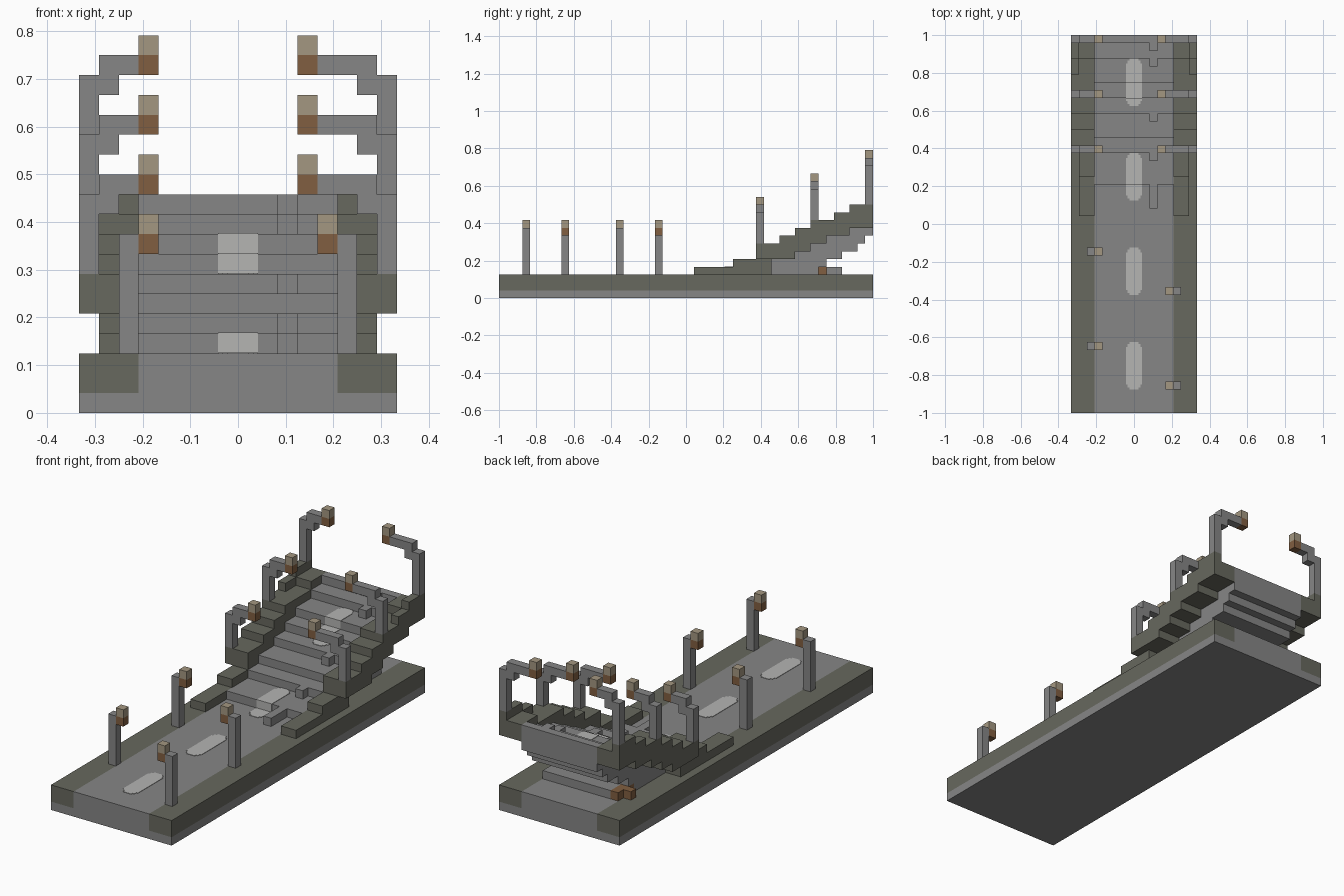
import bpy
import bmesh

if "Cube" in bpy.data.objects:
    bpy.data.objects.remove(bpy.data.objects["Cube"])

U = 1 / 24  # one block


def material(name, color):
    m = bpy.data.materials.new(name)
    m.use_nodes = True
    m.diffuse_color = (*color, 1)
    m.node_tree.nodes["Principled BSDF"].inputs["Base Color"].default_value = (*color, 1)
    return m


asphalt = material("asphalt grey", (0.24, 0.24, 0.24))
olive = material("dark olive stone", (0.136, 0.138, 0.112))
white = material("faded white paint", (0.46, 0.46, 0.45))
tan = material("pale tan lamp cap", (0.37, 0.31, 0.22))
brown = material("brown lamp", (0.22, 0.113, 0.052))


def blocks(name, mat, boxes):
    """One object from boxes given as (x0, x1, y0, y1, z0, z1) in blocks."""
    bm = bmesh.new()
    for x0, x1, y0, y1, z0, z1 in boxes:
        cube = bmesh.ops.create_cube(bm, size=1)["verts"]
        for v in cube:
            v.co.x = (x1 if v.co.x > 0 else x0) * U
            v.co.y = (y1 if v.co.y > 0 else y0) * U
            v.co.z = (z1 if v.co.z > 0 else z0) * U
    mesh = bpy.data.meshes.new(name)
    bm.to_mesh(mesh)
    bm.free()
    mesh.materials.append(mat)
    obj = bpy.data.objects.new(name, mesh)
    bpy.context.collection.objects.link(obj)
    return obj


def sided(side, box):
    """Mirror a +x box to the wanted side."""
    x0, x1 = sorted((side * box[0], side * box[1]))
    return (x0, x1, *box[2:])


def level(steps, y):
    """Height of a stair profile at y."""
    return [z for start, z in steps if start <= y][-1]


# Stair profiles as (start y, height)
road_top = [(5, 4), (9, 5), (11, 6), (14, 7), (16, 8), (18, 9), (21, 10), (23, 11)]
road_under = [(5, 3), (17, 4), (18, 5), (20, 6), (22, 7), (23, 8)]
curb_top = [(1, 4), (6, 5), (9, 7), (12, 8), (14, 9), (16, 10), (19, 11), (21, 12)]
inner_top = [(1, 4), (6, 5), (9, 7), (12, 8), (14, 9), (16, 10), (21, 11)]
inner_under = [(1, 3), (11, 5), (14, 6), (16, 7), (18, 8), (21, 9)]
outer_under = [(9, 5), (14, 6), (16, 7), (18, 8), (21, 9)]


def stair(x0, x1, top, under):
    """Boxes filling the space between two stair profiles."""
    first = max(top[0][0], under[0][0])
    cuts = sorted({y for y, z in top + under if y >= first} | {24})
    return [(x0, x1, a, b, level(under, a), level(top, a))
            for a, b in zip(cuts, cuts[1:])]


# Flat road base
blocks("base_slab", asphalt, [(-8, 8, -24, 24, 0, 1)])
blocks("road_surface", asphalt, [(-5, 5, -24, 24, 1, 3)])
for side, label in ((1, "left"), (-1, "right")):
    blocks(label + "_base_curb", olive, [sided(side, (5, 8, -24, 24, 1, 3))])
    ramp_curb = stair(5, 7, inner_top, inner_under) + stair(7, 8, curb_top, outer_under)
    blocks(label + "_ramp_curb", olive, [sided(side, b) for b in ramp_curb])

# Rising road, with small broken lips on its steps
blocks("ramp_road", asphalt, stair(-5, 5, road_top, road_under))
lips = [(2, 3, y - (3 if y == 5 else 1), y, z - 1, z)
        for y, z in road_top if y in (5, 9, 14, 21, 23)]
blocks("step_lips", asphalt, lips)

# Lane dashes: thin plates with clipped corners
T = 0.05
for i, start in enumerate((-21, -9, 3, 15)):
    plates = []
    for half, trim in ((1, 0.6), (0.8, 0.25), (0.55, 0)):
        y0, y1 = start + trim, start + 6 - trim
        cuts = [y0] + [y for y, z in road_top if y0 < y < y1] + [y1]
        for a, b in zip(cuts, cuts[1:]):
            z = level([(-24, 3)] + road_top, a)
            plates.append((-half, half, a, b, z, z + T))
            if a in [y for y, _ in road_top]:
                plates.append((-half, half, a - T, a, z - 1, z + T))
    blocks("lane_dash_%d" % (i + 1), white, plates)

# Straight lamps along the flat road
for i, (side, y) in enumerate(((1, -21), (-1, -16), (1, -9), (-1, -4))):
    tag = "road_lamp_%d_" % (i + 1)
    blocks(tag + "post", asphalt, [sided(side, (5, 6, y, y + 1, 3, 9))])
    blocks(tag + "light", brown, [sided(side, (4, 5, y, y + 1, 8, 9))])
    blocks(tag + "cap", tan, [sided(side, (4, 5, y, y + 1, 9, 10))])

# Bent lamps standing on the ramp curbs
for i, (y, foot, arm) in enumerate(((9, 7, 11), (16, 10, 14), (23, 12, 17))):
    for side, label, tip in ((1, "left", 4), (-1, "right", 5)):
        tag = "%s_ramp_lamp_%d_" % (label, i + 1)
        post = [(7, 8, y, y + 1, foot, arm),
                (6, 7, y, y + 1, arm - 1, arm),
                (tip, 7, y, y + 1, arm, arm + 1)]
        blocks(tag + "post", asphalt, [sided(side, b) for b in post])
        blocks(tag + "light", brown,
               [sided(side, (tip - 1, tip, y, y + 1, arm, arm + 1))])
        blocks(tag + "cap", tan,
               [sided(side, (tip - 1, tip, y, y + 1, arm + 1, arm + 2))])

# Fallen lamp under the ramp
blocks("fallen_post", asphalt, [(-4, 5, 18, 20, 3, 4)])
blocks("fallen_light", brown, [(-5, -4, 17, 20, 3, 4), (-6, -5, 18, 19, 3, 4)])
